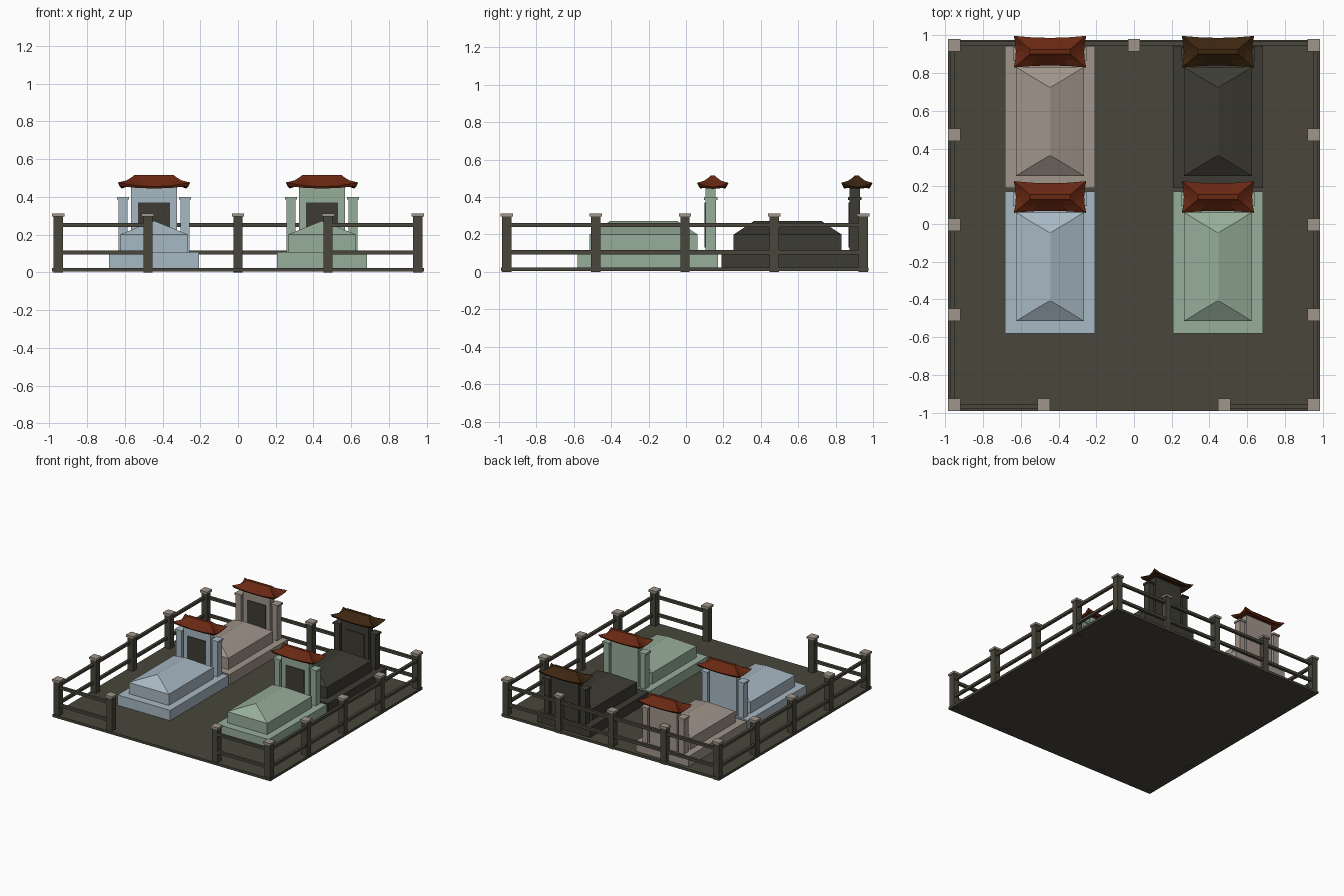
import bpy
import bmesh

cube = bpy.data.objects.get("Cube")
if cube:
    bpy.data.objects.remove(cube, do_unlink=True)


def material(name, rgb):
    m = bpy.data.materials.new(name)
    m.use_nodes = True
    m.diffuse_color = (*rgb, 1)
    bsdf = m.node_tree.nodes["Principled BSDF"]
    bsdf.inputs["Base Color"].default_value = (*rgb, 1)
    bsdf.inputs["Roughness"].default_value = 0.9
    return m


OLIVE = material("olive stone", (0.065, 0.061, 0.043))
DARK = material("dark stone", (0.046, 0.044, 0.033))
PINK = material("pinkish stone", (0.35, 0.30, 0.255))
BLUE = material("pale blue stone", (0.39, 0.48, 0.55))
GREEN = material("pale green stone", (0.31, 0.42, 0.32))
RED = material("red roof tile", (0.14, 0.021, 0.006))
BROWN = material("brown roof tile", (0.045, 0.019, 0.005))


def finish(name, bm, mat):
    bmesh.ops.recalc_face_normals(bm, faces=bm.faces)
    mesh = bpy.data.meshes.new(name)
    bm.to_mesh(mesh)
    bm.free()
    mesh.materials.append(mat)
    obj = bpy.data.objects.new(name, mesh)
    bpy.context.collection.objects.link(obj)
    return obj


def add_box(bm, x, y, z):
    """Add a box from (min, max) pairs."""
    verts = bmesh.ops.create_cube(bm, size=1)["verts"]
    for v in verts:
        v.co = [r[0] if c < 0 else r[1] for c, r in zip(v.co, (x, y, z))]


def box(name, x, y, z, mat):
    bm = bmesh.new()
    add_box(bm, x, y, z)
    return finish(name, bm, mat)


def around(c, half):
    return (c - half, c + half)


def loft(name, rings, mat):
    """Skin a stack of equal point rings and cap both ends."""
    bm = bmesh.new()
    loops = [[bm.verts.new(p) for p in ring] for ring in rings]
    n = len(loops[0])
    for a, b in zip(loops, loops[1:]):
        for i in range(n):
            j = (i + 1) % n
            bm.faces.new((a[i], a[j], b[j], b[i]))
    bm.faces.new(loops[0][::-1])
    bm.faces.new(loops[-1])
    bmesh.ops.remove_doubles(bm, verts=bm.verts, dist=0.0001)
    return finish(name, bm, mat)


# Ground slab
box("ground_slab", (-0.985, 0.985), (-0.99, 0.975), (0.004, 0.024), OLIVE)

# Fence posts with caps, leaving the front gateway open
E = 0.953
STEPS = (-E, -0.477, 0, 0.477, E)
posts = [(x, y) for x in STEPS for y in STEPS
         if (abs(x) == E or abs(y) == E) and (x, y) != (0, -E)]
Y0 = -0.005
for i, (x, y) in enumerate(posts):
    y += Y0
    box(f"fence_post_{i}", around(x, 0.025), around(y, 0.025), (0, 0.298), OLIVE)
    box(f"post_cap_{i}", around(x, 0.033), around(y, 0.033), (0.295, 0.312), PINK)

# Fence rails, two levels on each side
bm = bmesh.new()
for z in (0.105, 0.25):
    zr = around(z, 0.011)
    for s in (-1, 1):
        add_box(bm, around(s * 0.962, 0.011), (-E, E), zr)
        front = sorted((s * E, s * 0.477))
        add_box(bm, front, around(-0.968, 0.011), zr)
    add_box(bm, (-E, E), around(0.957, 0.011), zr)
finish("fence_rails", bm, OLIVE)


# Roof ring: corners lifted and pushed out, edges bowed inwards
def roof_ring(cx, cy, hx, hy, z, lift, bow):
    steps = (-1, -0.5, 0, 0.5)
    square = ([(t, -1) for t in steps] + [(1, t) for t in steps]
              + [(-t, 1) for t in steps] + [(-1, -t) for t in steps])
    points = []
    for u, v in square:
        k = min(abs(u), abs(v)) ** 2
        px = hx * u - (bow * (1 - k) * u if abs(u) == 1 else 0)
        py = hy * v - (bow * (1 - k) * v if abs(v) == 1 else 0)
        points.append((cx + px, cy + py, z + lift * k))
    return points


ROOF = [(0.13, 0.026, 0.458, 0, 0),
        (0.178, 0.074, 0.444, 0.012, 0.008),
        (0.192, 0.084, 0.454, 0.022, 0.011),
        (0.145, 0.046, 0.483, 0.004, 0.003),
        (0.118, 0.022, 0.504, 0, 0),
        (0.105, 0.012, 0.515, 0, 0)]


def tomb(tag, cx, dy, stone, tile):
    # Plinth and burial chest
    box(f"plinth_{tag}", around(cx, 0.238), (dy - 0.58, dy + 0.172), (0.02, 0.108), stone)
    box(f"chest_{tag}", around(cx, 0.18), (dy - 0.515, dy + 0.062), (0.1, 0.2), stone)

    # Hipped lid, rising to a ridge
    rings = []
    for hx, inset, z in ((0.18, 0, 0.2), (0.09, 0.056, 0.237), (0.002, 0.108, 0.272)):
        a, b = dy - 0.515 + inset, dy + 0.062 - inset
        rings.append([(cx - hx, a, z), (cx + hx, a, z), (cx + hx, b, z), (cx - hx, b, z)])
    loft(f"lid_{tag}", rings, stone)

    # Headstone with its dark front plate
    yc = dy + 0.132
    box(f"headstone_{tag}", around(cx, 0.123), around(yc, 0.027), (0.1, 0.462), stone)
    box(f"front_plate_{tag}", around(cx, 0.084), (yc - 0.032, yc - 0.026), (0.13, 0.37), DARK)

    # Side pillars
    for side, s in (("right", -1), ("left", 1)):
        px = cx + s * 0.164
        box(f"{side}_pillar_{tag}", around(px, 0.024), around(yc, 0.029), (0.1, 0.388), stone)
        box(f"{side}_pillar_cap_{tag}", around(px, 0.031), around(yc, 0.036), (0.385, 0.4), stone)

    # Flared tile roof
    loft(f"roof_{tag}", [roof_ring(cx, yc + 0.011, *r) for r in ROOF], tile)


X = 0.445
tomb("front_right", -X, 0, BLUE, RED)
tomb("front_left", X, 0, GREEN, RED)
tomb("back_right", -X, 0.77, PINK, RED)
tomb("back_left", X, 0.77, DARK, BROWN)
